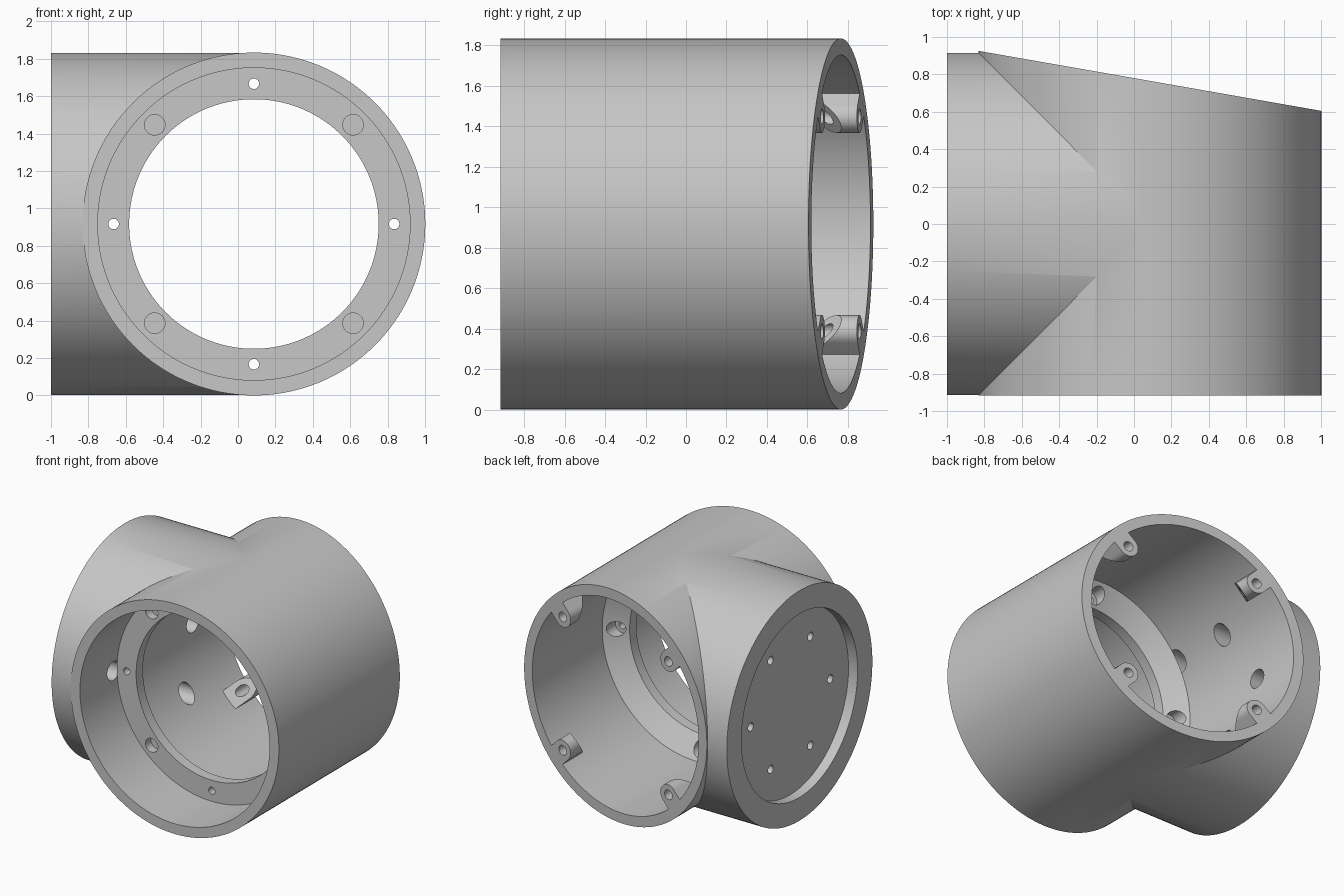
import bpy, bmesh, math
from mathutils import Matrix, Vector

cube = bpy.data.objects.get("Cube")
if cube:
    bpy.data.objects.remove(cube, do_unlink=True)

CX, CZ = 0.085, 0.9165          # axis of the main tube
R, BORE, LEDGE = 0.9165, 0.835, 0.667
SLOPE = 0.175                   # slant of the rear rim
PLANE_CO, PLANE_NO = Vector((0, 0.78, 0)), Vector((SLOPE, 1, 0)).normalized()
BOLT = 0.75                     # bolt circle radius

grey = bpy.data.materials.new("warm_grey_plastic")
grey.use_nodes = True
grey.diffuse_color = (0.57, 0.57, 0.57, 1)
grey.node_tree.nodes["Principled BSDF"].inputs["Base Color"].default_value = (0.57, 0.57, 0.57, 1)


def make(name, bm):
    bmesh.ops.recalc_face_normals(bm, faces=bm.faces)
    mesh = bpy.data.meshes.new(name)
    bm.to_mesh(mesh)
    bm.free()
    mesh.materials.append(grey)
    ob = bpy.data.objects.new(name, mesh)
    bpy.context.collection.objects.link(ob)
    return ob


def add_cylinder(bm, start, end, radius, segments=32):
    start, end = Vector(start), Vector(end)
    axis = end - start
    turn = axis.to_track_quat('Z', 'Y').to_matrix().to_4x4()
    bmesh.ops.create_cone(bm, cap_ends=True, segments=segments, radius1=radius, radius2=radius,
                          depth=axis.length, matrix=Matrix.Translation((start + end) / 2) @ turn)


def cylinder(name, start, end, radius, segments=160):
    bm = bmesh.new()
    add_cylinder(bm, start, end, radius, segments)
    return make(name, bm)


def along_y(name, y0, y1, radius):
    return cylinder(name, (CX, y0, CZ), (CX, y1, CZ), radius)


def combine(target, tool, operation='DIFFERENCE'):
    mod = target.modifiers.new(tool.name, 'BOOLEAN')
    mod.operation, mod.solver, mod.object = operation, 'EXACT', tool
    bpy.ops.object.select_all(action='DESELECT')
    bpy.context.view_layer.objects.active = target
    target.select_set(True)
    bpy.ops.object.modifier_apply(modifier=mod.name)
    bpy.data.objects.remove(tool, do_unlink=True)


def smooth(ob):
    bpy.ops.object.select_all(action='DESELECT')
    bpy.context.view_layer.objects.active = ob
    ob.select_set(True)
    bpy.ops.object.shade_smooth_by_angle(angle=math.radians(25))


# Main tube joined with the side branch, which sits a hair inside it
body = along_y("tee_body", -R, 1.3, R)
combine(body, cylinder("branch", (-1, 0, CZ), (CX, 0, CZ), R - 0.001), 'UNION')

# Slanted rear rim
bm = bmesh.new()
turn = Matrix.Rotation(-math.atan(SLOPE), 4, 'Z')
bmesh.ops.create_cube(bm, size=4, matrix=Matrix.Translation(PLANE_CO + PLANE_NO * 2) @ turn)
combine(body, make("rear_cutter", bm))

# Bore through the main tube, and the recess in the branch face
combine(body, along_y("main_bore", -1.5, 1.5, BORE))
combine(body, cylinder("branch_recess", (-1.2, 0, CZ), (-0.92, 0, CZ), 0.73))

# Six branch holes, widened from the inside
for name, x0, x1, radius in (("bolt_holes", -1.1, -0.5, 0.033), ("counterbores", -0.85, -0.5, 0.075)):
    bm = bmesh.new()
    for i in range(6):
        a = i * math.pi / 3
        y, z = 0.5 * math.cos(a), CZ + 0.5 * math.sin(a)
        add_cylinder(bm, (x0, y, z), (x1, y, z), radius)
    combine(body, make(name, bm))
smooth(body)

# Inner ledge: flat in front, tapered behind
bm = bmesh.new()
profile = [(LEDGE, -0.45), (BORE + 0.001, -0.45), (BORE + 0.001, -0.26), (LEDGE, -0.365)]
verts = [bm.verts.new((CX + r, y, CZ)) for r, y in profile]
edges = [bm.edges.new((verts[k - 1], verts[k])) for k in range(4)]
bmesh.ops.spin(bm, geom=verts + edges, cent=(CX, 0, CZ), axis=(0, 1, 0),
               angle=2 * math.pi, steps=160, use_merge=True)
bmesh.ops.remove_doubles(bm, verts=bm.verts[:], dist=0.0001)
ledge = make("inner_ledge", bm)

# Ledge holes: bolts on the axes with pockets behind, blind sockets on the diagonals
for name, first, y0, y1, radius in (("bolts", 0, -0.55, -0.1, 0.028),
                                    ("pockets", 0, -0.39, -0.1, 0.06),
                                    ("sockets", 1, -0.55, -0.38, 0.055)):
    bm = bmesh.new()
    for i in range(first, 8, 2):
        a = i * math.pi / 4
        x, z = CX + BOLT * math.cos(a), CZ + BOLT * math.sin(a)
        add_cylinder(bm, (x, y0, z), (x, y1, z), radius)
    combine(ledge, make(name, bm))
smooth(ledge)


# Screw posts on the rear bore wall: rounded, flush with the rim, chamfered in front
def screw_post(name, angle):
    out = Vector((math.cos(angle), 0, math.sin(angle)))
    side = Vector((-out.z, 0, out.x))
    origin = Vector((CX, 0, CZ))
    half = 0.08
    outline = [(0.86, -half)]
    outline += [(BOLT - half * math.cos(t), half * math.sin(t))
                for t in (math.pi * (k / 16 - 0.5) for k in range(17))]
    outline += [(0.86, half)]
    bm = bmesh.new()
    face = bm.faces.new([bm.verts.new(origin + out * u + side * v) for u, v in outline])
    ext = bmesh.ops.extrude_face_region(bm, geom=[face])
    bmesh.ops.translate(bm, vec=(0, 1.3, 0),
                        verts=[e for e in ext["geom"] if isinstance(e, bmesh.types.BMVert)])
    centre = origin + out * BOLT
    top = centre + Vector((0, PLANE_CO.y - SLOPE * centre.x, 0))
    low = top - Vector((0, 0.17, 0))
    for co, no in ((PLANE_CO, PLANE_NO), (low, -(out + Vector((0, 1, 0))).normalized())):
        cut = bmesh.ops.bisect_plane(bm, geom=bm.verts[:] + bm.edges[:] + bm.faces[:],
                                     plane_co=co, plane_no=no, clear_outer=True)
        rim = [e for e in cut["geom_cut"] if isinstance(e, bmesh.types.BMEdge)]
        bmesh.ops.contextual_create(bm, geom=rim)
    post = make(name, bm)
    reach = Vector((0, 0.3, 0))
    combine(post, cylinder("screw_hole", low - reach, top + reach, 0.038, 32))
    smooth(post)


for i, name in enumerate(("upper_left", "upper_right", "lower_right", "lower_left")):
    screw_post(name + "_screw_post", math.pi / 4 + i * math.pi / 2)
